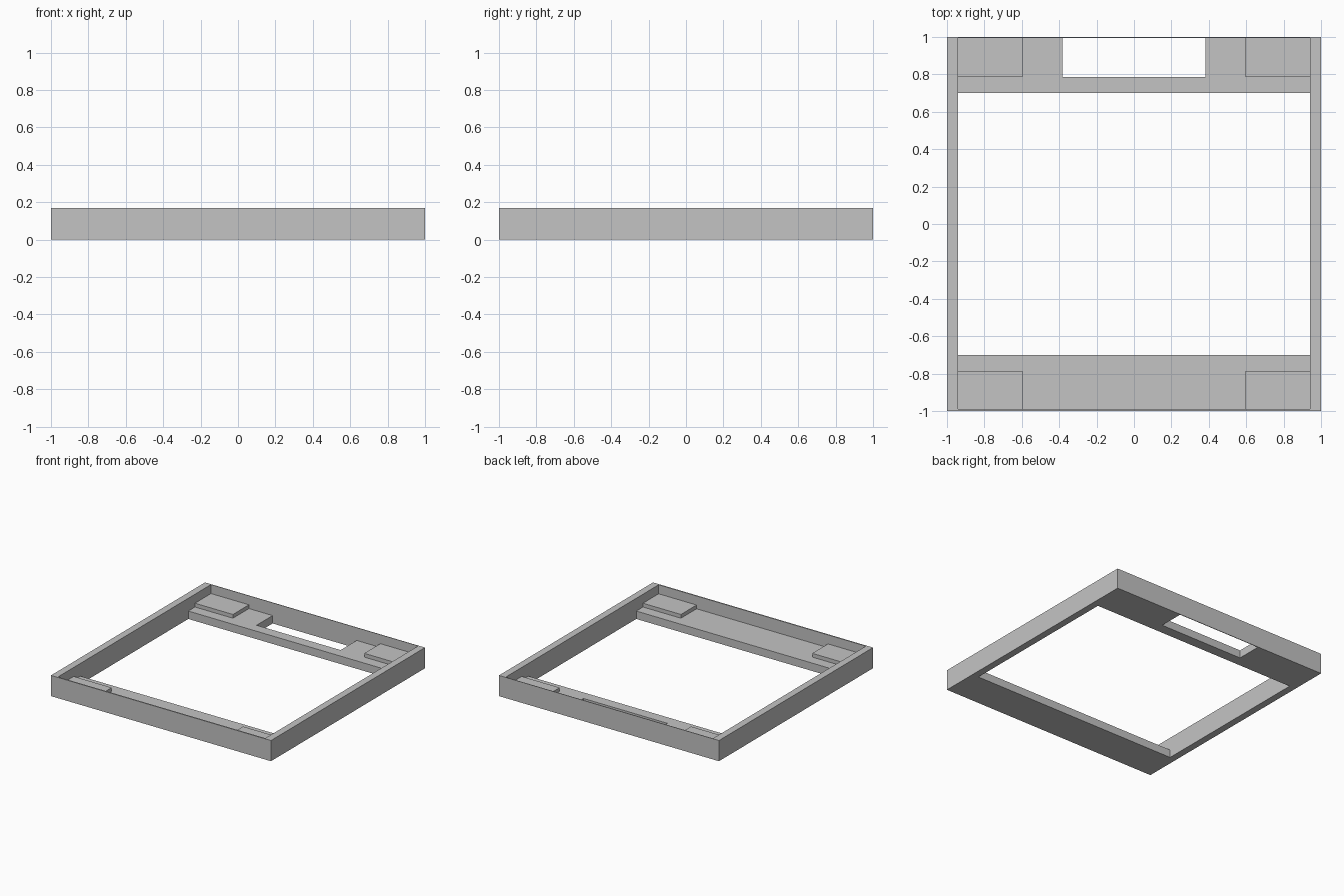
import bpy
import bmesh

cube = bpy.data.objects.get("Cube")
if cube:
    bpy.data.objects.remove(cube, do_unlink=True)

# Single flat grey
GREY = (0.55, 0.55, 0.55, 1.0)
grey = bpy.data.materials.new("plain_grey")
grey.use_nodes = True
grey.diffuse_color = GREY
grey.node_tree.nodes["Principled BSDF"].inputs["Base Color"].default_value = GREY

# Main dimensions
HEIGHT = 0.17
SHELF_TOP = 0.065
PAD_TOP = 0.096
INNER_X = 0.942
INNER_FRONT = -0.99
INNER_BACK = 0.995
SHELF_EDGE = 0.7
PAD_X = 0.597
PAD_Y = 0.787
NOTCH_X = 0.382


def prism(name, outline, z0, z1):
    """Extrude a flat outline (counter-clockwise) from z0 up to z1."""
    bm = bmesh.new()
    face = bm.faces.new([bm.verts.new((x, y, z0)) for x, y in outline])
    top = bmesh.ops.extrude_face_region(bm, geom=[face])["geom"]
    for v in top:
        if isinstance(v, bmesh.types.BMVert):
            v.co.z = z1
    bmesh.ops.recalc_face_normals(bm, faces=bm.faces)
    mesh = bpy.data.meshes.new(name)
    bm.to_mesh(mesh)
    bm.free()
    mesh.materials.append(grey)
    obj = bpy.data.objects.new(name, mesh)
    bpy.context.collection.objects.link(obj)
    return obj


def box(name, x0, x1, y0, y1, z0, z1):
    return prism(name, [(x0, y0), (x1, y0), (x1, y1), (x0, y1)], z0, z1)


# Outer walls: thick sides, very thin front and back
box("left_wall", INNER_X, 1, -1, 1, 0, HEIGHT)
box("right_wall", -1, -INNER_X, -1, 1, 0, HEIGHT)
box("front_wall", -INNER_X, INNER_X, -1, INNER_FRONT, 0, HEIGHT)
box("back_wall", -INNER_X, INNER_X, INNER_BACK, 1, 0, HEIGHT)

# Front shelf, and back shelf with a notch open to the back wall
box("front_shelf", -INNER_X, INNER_X, INNER_FRONT, -SHELF_EDGE, 0, SHELF_TOP)
prism("back_shelf", [
    (-INNER_X, SHELF_EDGE), (INNER_X, SHELF_EDGE),
    (INNER_X, INNER_BACK), (NOTCH_X, INNER_BACK),
    (NOTCH_X, PAD_Y), (-NOTCH_X, PAD_Y),
    (-NOTCH_X, INNER_BACK), (-INNER_X, INNER_BACK),
], 0, SHELF_TOP)

# Raised pads in the four corners
for side, x0, x1 in (("left", PAD_X, INNER_X), ("right", -INNER_X, -PAD_X)):
    box("front_" + side + "_pad", x0, x1, INNER_FRONT, -PAD_Y, SHELF_TOP, PAD_TOP)
    box("back_" + side + "_pad", x0, x1, PAD_Y, INNER_BACK, SHELF_TOP, PAD_TOP)
